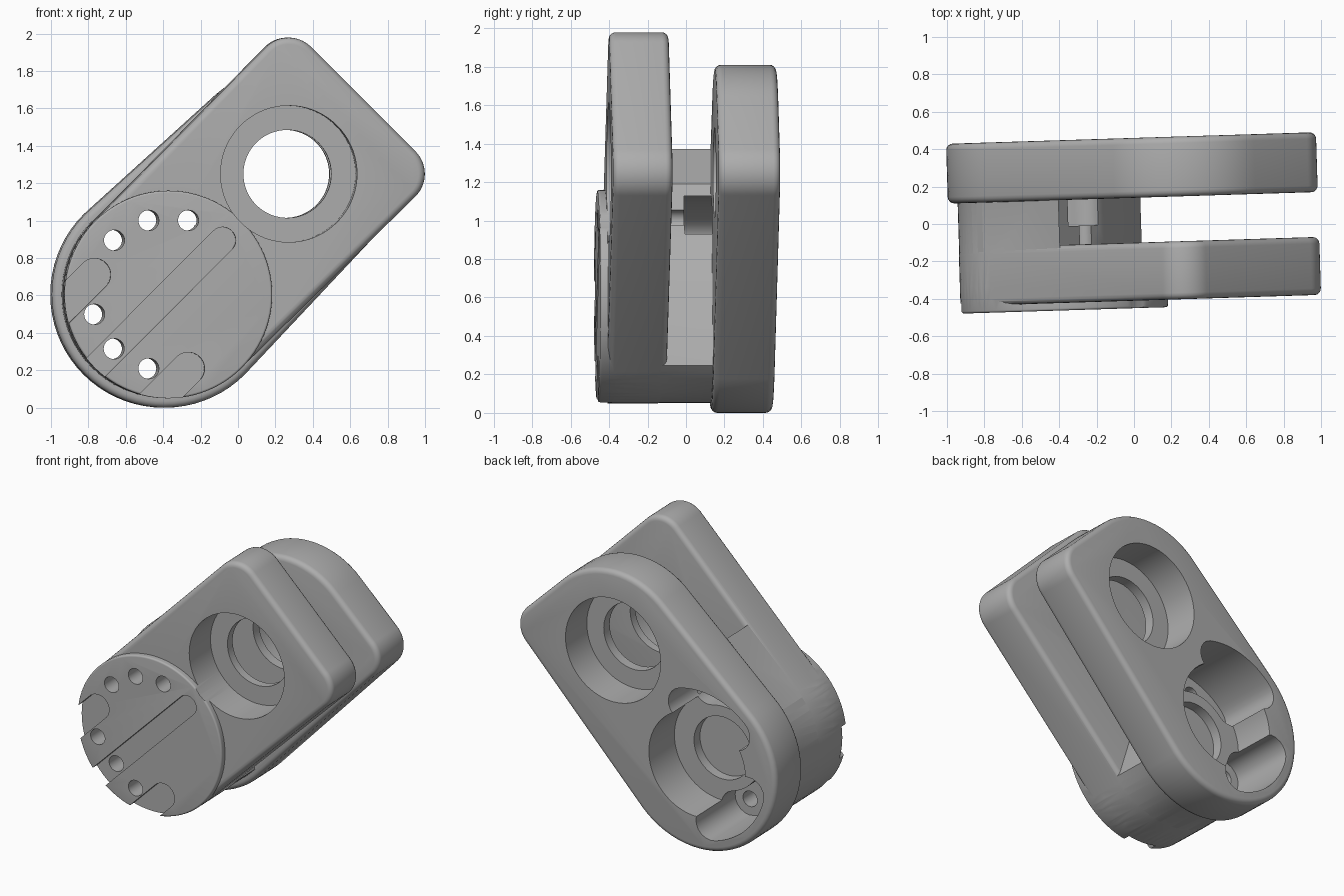
import bpy, bmesh, math
from mathutils import Vector, geometry

if "Cube" in bpy.data.objects:
    bpy.data.objects.remove(bpy.data.objects["Cube"])

LOBE = Vector((-0.386, 0.605))            # centre of the round end (x, z)
U = Vector((1, 1)).normalized()           # along the arm
V = Vector((-1, 1)).normalized()          # across the arm
BORE = LOBE + U * 0.912                   # centre of the large bore

grey = bpy.data.materials.new("plain_grey")
grey.use_nodes = True
colour = (0.42, 0.42, 0.42, 1)
grey.diffuse_color = colour
grey.node_tree.nodes["Principled BSDF"].inputs["Base Color"].default_value = colour


def polar(centre, radius, degrees):
    a = math.radians(degrees)
    return centre + Vector((math.cos(a), math.sin(a))) * radius


def arc(centre, radius, start, end, steps):
    return [polar(centre, radius, start + (end - start) * i / steps)
            for i in range(steps + 1)]


def circle(centre, radius, steps=72):
    return arc(centre, radius, 0, 360, steps)[:-1]


def hull(*circles):
    pts = [p for c in circles for p in circle(*c)]
    return [pts[i] for i in geometry.convex_hull_2d(pts)]


def kidney(centre, radius, width, start, end):
    """Curved slot outline following a circle."""
    return (arc(centre, radius + width, start, end, 16)
            + arc(polar(centre, radius, end), width, end, end + 180, 10)[1:]
            + arc(centre, radius - width, end, start, 16)[1:]
            + arc(polar(centre, radius, start), width, start + 180, start + 360, 10)[1:-1])


def apply(obj, mod):
    bpy.ops.object.select_all(action='DESELECT')
    bpy.context.view_layer.objects.active = obj
    obj.select_set(True)
    bpy.ops.object.modifier_apply(modifier=mod.name)


def prism(name, outline, y0, y1, bevel=0):
    """Extrude an (x, z) outline from y0 to y1, rounding the rims."""
    bm = bmesh.new()
    face = bm.faces.new([bm.verts.new((p[0], y0, p[1])) for p in outline])
    ext = bmesh.ops.extrude_face_region(bm, geom=[face])
    bmesh.ops.translate(bm, vec=(0, y1 - y0, 0),
                        verts=[v for v in ext["geom"] if isinstance(v, bmesh.types.BMVert)])
    bmesh.ops.recalc_face_normals(bm, faces=bm.faces)
    mesh = bpy.data.meshes.new(name)
    bm.to_mesh(mesh)
    bm.free()
    mesh.materials.append(grey)
    obj = bpy.data.objects.new(name, mesh)
    bpy.context.collection.objects.link(obj)
    if bevel:
        mod = obj.modifiers.new("rim", 'BEVEL')
        mod.width, mod.segments = bevel, 4
        mod.angle_limit = math.radians(50)
        apply(obj, mod)
    return obj


def combine(target, tool, operation):
    mod = target.modifiers.new("combine", 'BOOLEAN')
    mod.operation, mod.object, mod.solver = operation, tool, 'EXACT'
    apply(target, mod)
    bpy.data.objects.remove(tool)


def cut(target, outline, y0, y1):
    combine(target, prism("cutter", outline, y0, y1), 'DIFFERENCE')


# Front fork plate: round lower end, square upper end with rounded corners
corner = 0.17
reach = 0.565 - corner
corners = [(BORE + (U + V * s) * reach, corner) for s in (-1, 1)]
bracket = prism("fork_bracket", hull((LOBE, 0.555), *corners), -0.41, -0.1, 0.035)

# Back fork plate: wider lower end, one rounded corner, one full arc
back_plate = prism("back_plate", hull((LOBE, 0.605), (BORE, 0.56), corners[0]),
                   0.14, 0.46, 0.035)

# Web joining the plates, ended by the stepped slot floor
web = prism("web", hull((LOBE, 0.553), (BORE, 0.553)), -0.25, 0.3)
floor = [(-0.4, 2.4), (-0.4, 1.19), (-0.16, 0.89), (0.04, 0.24), (0.2, -0.3), (2, -0.3), (2, 2.4)]
cut(web, floor, -0.6, 0.6)

# Raised disk on the front of the round end
disk = prism("face_disk", circle(LOBE, 0.555, 96), -0.45, -0.3, 0.012)

for part in (back_plate, web, disk):
    combine(bracket, part, 'UNION')

# Stepped bore through both plates
cut(bracket, circle(BORE, 0.365), -0.7, -0.16)
cut(bracket, circle(BORE, 0.365), 0.21, 0.7)
cut(bracket, circle(BORE, 0.235), -0.7, 0.7)

# Recess in the back of the round end, with a shallow inner dish
cut(bracket, circle(LOBE, 0.37), 0.16, 0.7)
cut(bracket, circle(LOBE, 0.22), 0.09, 0.3)

# Curved pockets and the pin holes that open into them
for start in (75, 195):
    cut(bracket, kidney(LOBE, 0.41, 0.115, start, start + 60), 0.0, 0.7)
    for step in (0, 30, 60):
        cut(bracket, circle(polar(LOBE, 0.41, start + step), 0.055, 28), -0.7, 0.1)

# Open grooves in the disk face
for angle, radius in ((45, 0.07), (165, 0.087), (285, 0.087)):
    end = polar(LOBE, 0.41, angle)
    cut(bracket, hull((end, radius), (end - U * 1.4, radius)), -0.7, -0.395)

# Slight turn of the whole bracket
bracket.rotation_euler.z = math.radians(1.8)
bpy.ops.object.select_all(action='DESELECT')
bpy.context.view_layer.objects.active = bracket
bracket.select_set(True)
bpy.ops.object.transform_apply(location=False, rotation=True, scale=False)
bpy.ops.object.shade_smooth_by_angle(angle=math.radians(30))
